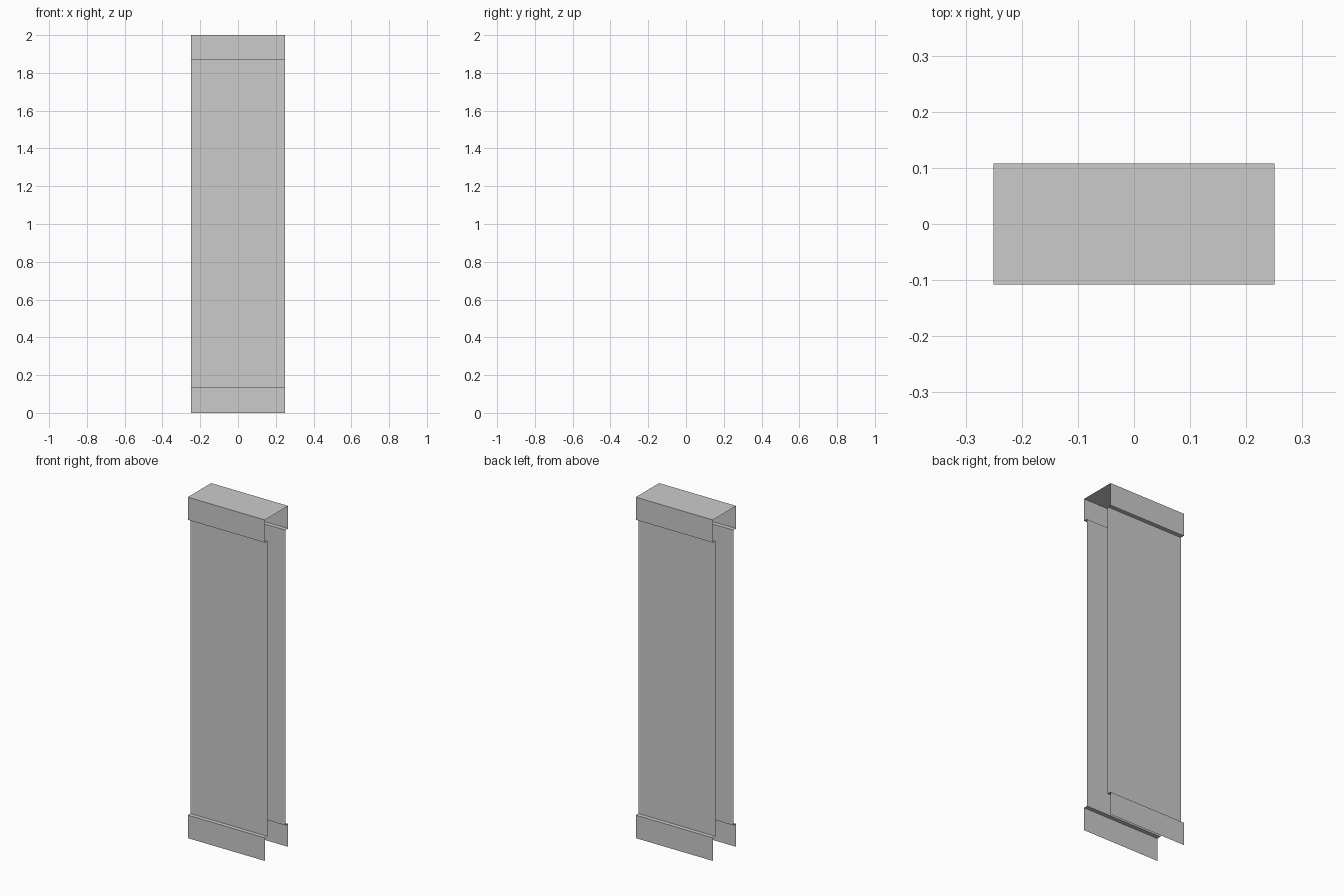
import bpy

if "Cube" in bpy.data.objects:
    bpy.data.objects.remove(bpy.data.objects["Cube"])

HALF_X = 0.25       # half length of the wall section
OUT = 0.108         # half depth at the trims
IN = 0.0835         # half depth at the wall panels
Z1, Z2, TOP = 0.135, 1.867, 2.0


def sweep(name, profile, mirror=False):
    """Sweep an open (y, z) profile along x, leaving the ends open."""
    verts = [(x, y, z) for y, z in profile for x in (-HALF_X, HALF_X)]
    faces = [(2 * i, 2 * i + 1, 2 * i + 3, 2 * i + 2)
             for i in range(len(profile) - 1)]
    mesh = bpy.data.meshes.new(name)
    mesh.from_pydata(verts, [], faces)
    obj = bpy.data.objects.new(name, mesh)
    bpy.context.collection.objects.link(obj)
    if mirror:
        mod = obj.modifiers.new("front_and_back", 'MIRROR')
        mod.use_axis = (False, True, False)
    return obj


# Skirting with its flat ledge, front and back
sweep("skirting", [(-OUT, 0), (-OUT, Z1), (-IN, Z1)], mirror=True)

# Recessed wall panels, front and back
sweep("wall_panel", [(-IN, Z1), (-IN, Z2)], mirror=True)

# Top trim: undersides, both faces and the flat cap
sweep("top_trim", [(-IN, Z2), (-OUT, Z2), (-OUT, TOP),
                   (OUT, TOP), (OUT, Z2), (IN, Z2)])
